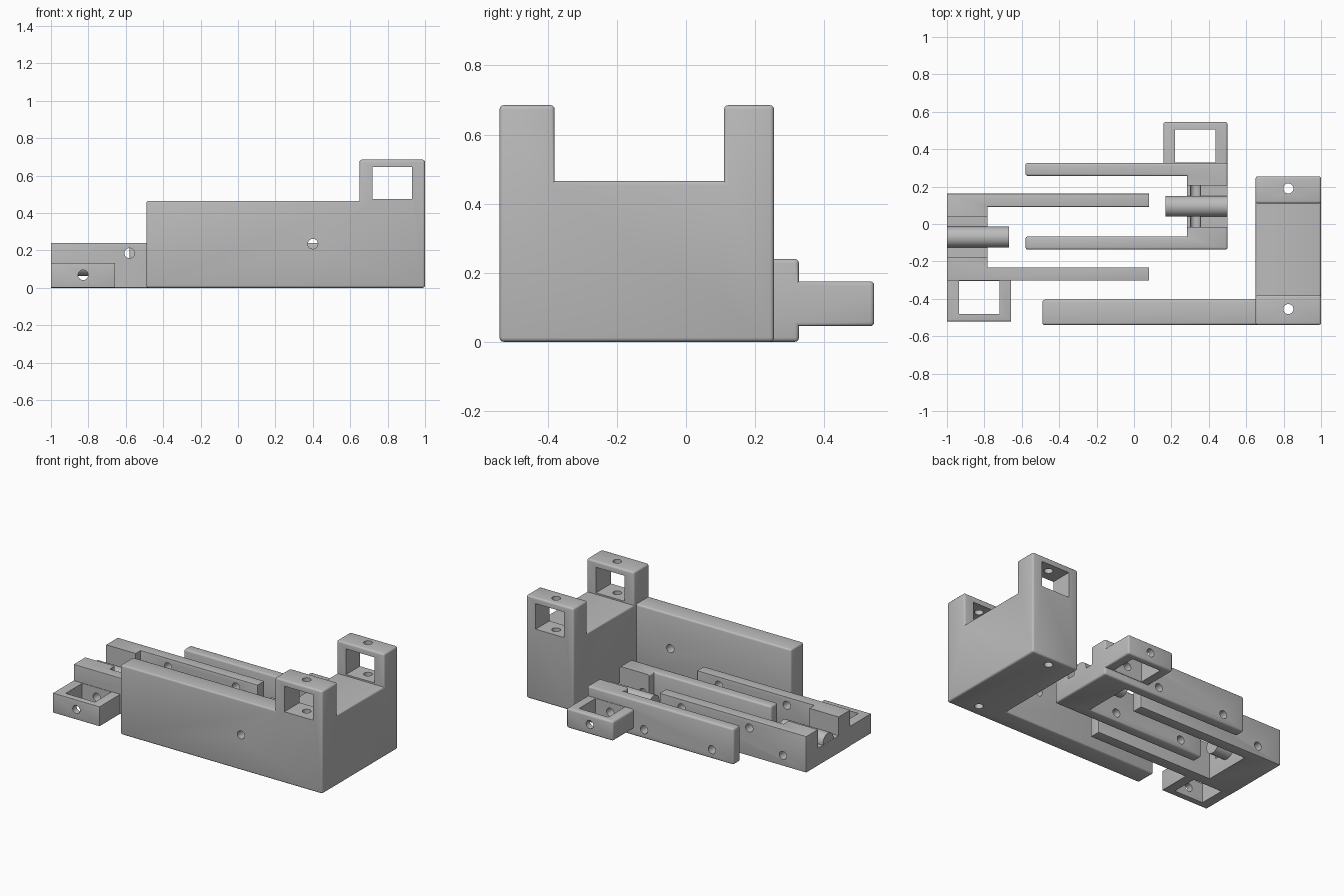
import bpy, bmesh, math
from mathutils import Matrix, Vector

if "Cube" in bpy.data.objects:
    bpy.data.objects.remove(bpy.data.objects["Cube"])

grey = bpy.data.materials.new("light grey plastic")
grey.use_nodes = True
grey.diffuse_color = (0.5, 0.5, 0.5, 1)
grey.node_tree.nodes["Principled BSDF"].inputs["Base Color"].default_value = grey.diffuse_color


def finish(bm, name):
    mesh = bpy.data.meshes.new(name)
    bm.to_mesh(mesh)
    bm.free()
    mesh.materials.append(grey)
    ob = bpy.data.objects.new(name, mesh)
    bpy.context.collection.objects.link(ob)
    return ob


def box(name, xs, ys, zs):
    bm = bmesh.new()
    bmesh.ops.create_cube(bm, size=1)
    for v in bm.verts:
        v.co = Vector([r[0] if c < 0 else r[1] for c, r in zip(v.co, (xs, ys, zs))])
    return finish(bm, name)


def rod(name, centre, axis, radius, length, sides=24):
    bm = bmesh.new()
    turn = Vector((0, 0, 1)).rotation_difference(Vector(axis)).to_matrix().to_4x4()
    bmesh.ops.create_cone(bm, cap_ends=True, segments=sides, radius1=radius, radius2=radius,
                          depth=length, matrix=Matrix.Translation(centre) @ turn)
    return finish(bm, name)


def combine(target, others, operation):
    for other in others:
        mod = target.modifiers.new("combine", 'BOOLEAN')
        mod.operation, mod.solver, mod.object = operation, 'EXACT', other
        graph = bpy.context.evaluated_depsgraph_get()
        mesh = bpy.data.meshes.new_from_object(target.evaluated_get(graph))
        target.modifiers.clear()
        target.data = mesh
        bpy.data.objects.remove(other)


def soften(ob, width=0.012):
    # Round only the outward corners of the joined body
    bm = bmesh.new()
    bm.from_mesh(ob.data)
    bmesh.ops.remove_doubles(bm, verts=bm.verts, dist=0.0005)
    bmesh.ops.dissolve_limit(bm, angle_limit=0.02, verts=bm.verts, edges=bm.edges)
    edges = [e for e in bm.edges if e.is_manifold and e.is_convex and e.calc_face_angle(0) > 1]
    bmesh.ops.bevel(bm, geom=edges, offset=width, segments=3, profile=0.5,
                    affect='EDGES', clamp_overlap=True)
    bm.to_mesh(ob.data)
    bm.free()


def shade(ob):
    bpy.ops.object.select_all(action='DESELECT')
    ob.select_set(True)
    bpy.context.view_layer.objects.active = ob
    bpy.ops.object.shade_smooth_by_angle(angle=math.radians(35))


HOLE = 0.027

# Tall bracket: end block, two towers and a long side wall
bracket = box("tall_bracket", (0.65, 1), (-0.54, 0.255), (0, 0.465))
combine(bracket, [box("tower", (0.65, 1), ys, (0.3, 0.685))
                  for ys in ((-0.54, -0.38), (0.11, 0.255))], 'UNION')
combine(bracket, [box("wall", (-0.49, 0.8), (-0.54, -0.405), (0, 0.465))], 'UNION')
soften(bracket)
cuts = [box("window", (0.72, 0.93), (-0.7, 0.5), (0.475, 0.645)),
        rod("wall_hole", (0.4, -0.47, 0.235), (0, 1, 0), HOLE, 0.3)]
cuts += [rod("tower_hole", (0.825, y, 0.35), (0, 0, 1), HOLE, 1) for y in (-0.455, 0.19)]
combine(bracket, cuts, 'DIFFERENCE')
shade(bracket)


def fork(name, x0, yc, side, lug_z, hole_z):
    """Two-armed fork; side is +1 when its arms run towards +x."""
    def xs(a, b):
        return sorted((x0 + side * a, x0 + side * b))

    def ys(a, b):
        return sorted((yc - side * a, yc - side * b))

    # Body and side lug
    body = box(name, xs(0, 1.08), ys(-0.232, 0.232), (0, 0.24))
    combine(body, [box("gap", xs(0.217, 1.2), ys(-0.162, 0.162), (-1, 1))], 'DIFFERENCE')
    combine(body, [box("lug", xs(0, 0.343), ys(0.2, 0.45), (lug_z, lug_z + 0.13))], 'UNION')
    soften(body)
    # Channel, lug window and cross holes
    lug_mid = lug_z + 0.066
    cuts = [box("channel", xs(-0.1, 0.3), ys(-0.11, 0.11), (0.115, 0.5)),
            box("lug_window", xs(0.065, 0.28), ys(0.235, 0.41), (lug_z - 0.1, lug_z + 0.2)),
            rod("lug_hole", (x0 + side * 0.172, yc, lug_mid), (0, 1, 0), HOLE, 1.5)]
    cuts += [rod("arm_hole", (x0 + side * d, yc, hole_z), (0, 1, 0), HOLE, 1.5)
             for d in (0.42, 0.92)]
    combine(body, cuts, 'DIFFERENCE')
    shade(body)
    # Pin resting in the channel
    pin = rod(name + "_pin", (x0 + side * 0.166, yc, 0.12), (1, 0, 0), 0.056, 0.33, 32)
    shade(pin)


fork("front_fork", -1, -0.07, 1, 0.002, 0.185)
fork("rear_fork", 0.5, 0.095, -1, 0.045, 0.06)
